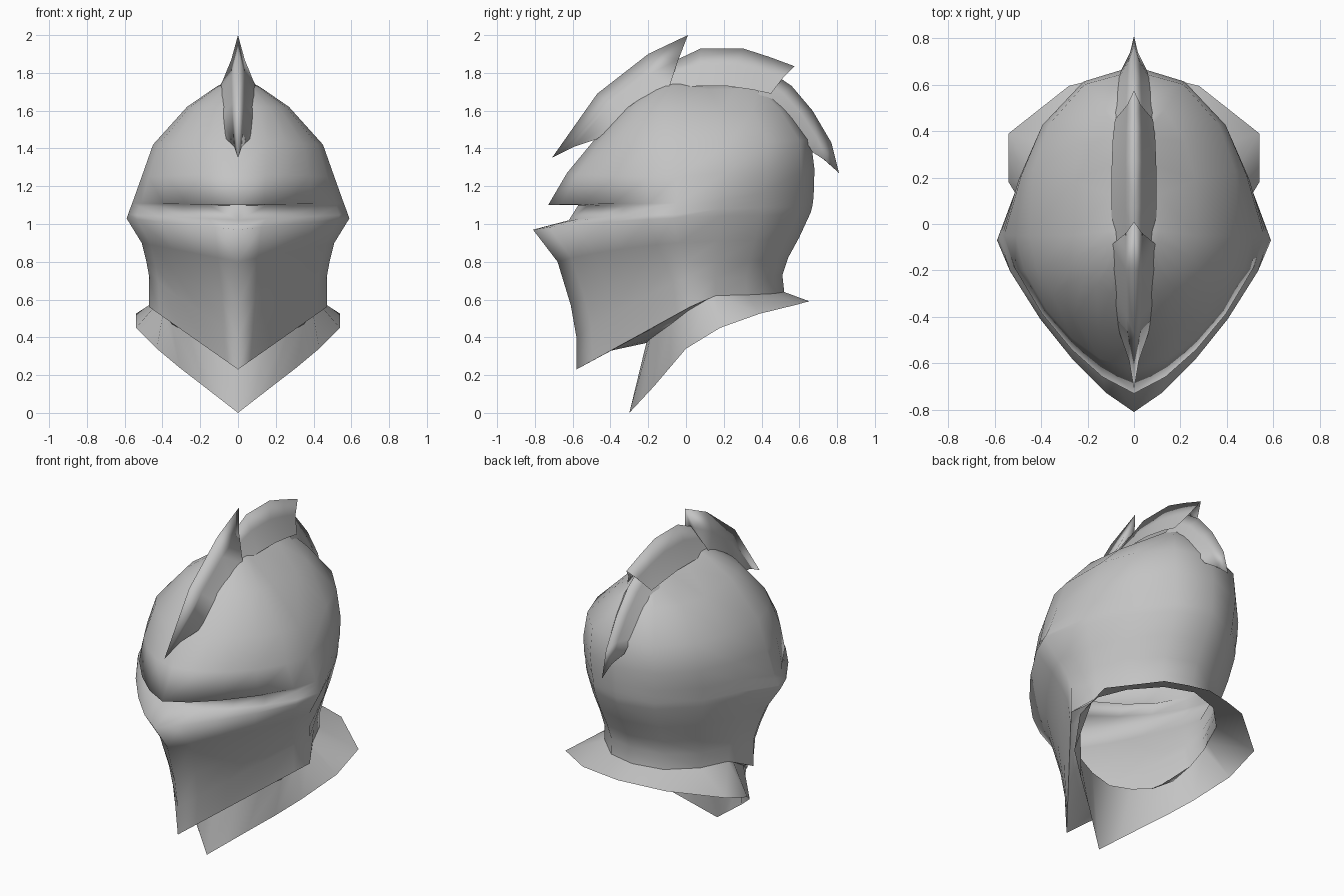
import bpy
import math

steel = bpy.data.materials.new("steel_grey")
steel.diffuse_color = (0.55, 0.55, 0.55, 1)


def make(name, verts, faces, angle):
    """Right half mesh, merge-mirrored to the left and shaded smooth."""
    mesh = bpy.data.meshes.new(name)
    mesh.from_pydata(verts, [], faces)
    mesh.materials.append(steel)
    obj = bpy.data.objects.new(name, mesh)
    bpy.context.collection.objects.link(obj)
    mirror = obj.modifiers.new("mirror", 'MIRROR')
    mirror.use_clip = True
    mirror.merge_threshold = 0.0005
    bpy.ops.object.select_all(action='DESELECT')
    obj.select_set(True)
    bpy.context.view_layer.objects.active = obj
    bpy.ops.object.modifier_apply(modifier="mirror")
    bpy.ops.object.shade_smooth_by_angle(angle=math.radians(angle))


def loft(name, rings, angle=120):
    """Skin right-half rings that run from front centre to back centre."""
    n = len(rings[0])
    verts = [p for ring in rings for p in ring]
    faces = [(r * n + c, r * n + c + 1, (r + 1) * n + c + 1, (r + 1) * n + c)
             for r in range(len(rings) - 1) for c in range(n - 1)]
    make(name, verts, faces, angle)


def shell_ring(zf, zs, zb, yf, ys, yb, w, wb, p, q):
    """Half outline: front with pointedness p up to the side, back with q."""
    ring = []
    for deg in (0, 22, 37, 52, 70, 90):
        a = math.radians(deg)
        s, c = math.sin(a) ** p, max(math.cos(a), 0) ** p
        ring.append((w * s, ys + (yf - ys) * c, zf + (zs - zf) * s))
    for deg in (70, 50, 25, 0):
        a = math.radians(deg)
        s, c = math.sin(a) ** q, math.cos(a) ** q
        ring.append((wb * s, -0.03 + (yb + 0.03) * c, zb - 0.02 * s))
    return ring


# Helmet shell: z front/side/back, y front/side/back, half width front/back,
# pointedness front/back
shell = [shell_ring(*r) for r in (
    (0.23, 0.56, 0.64, -0.58, 0.02, 0.52, 0.47, 0.42, 2.0, 1.0),   # jaw edge
    (0.40, 0.72, 0.73, -0.58, 0.02, 0.51, 0.47, 0.43, 1.8, 1.0),
    (0.57, 0.80, 0.82, -0.61, 0.0, 0.54, 0.485, 0.45, 1.7, 1.0),
    (0.80, 0.90, 0.93, -0.68, -0.04, 0.60, 0.51, 0.49, 1.6, 1.05),
    (0.97, 1.03, 1.06, -0.81, -0.07, 0.66, 0.59, 0.525, 1.6, 1.1),  # visor lip
    (1.02, 1.05, 1.10, -0.62, -0.06, 0.67, 0.582, 0.53, 1.35, 1.1),  # slit
    (1.10, 1.09, 1.14, -0.57, -0.05, 0.675, 0.568, 0.53, 1.35, 1.1),
    (1.10, 1.11, 1.18, -0.73, -0.05, 0.677, 0.56, 0.53, 1.45, 1.07),  # brow
    (1.27, 1.25, 1.29, -0.63, -0.05, 0.68, 0.51, 0.515, 1.25, 1.0),
    (1.44, 1.42, 1.45, -0.49, -0.05, 0.66, 0.45, 0.46, 1.1, 0.9),   # dome
    (1.62, 1.62, 1.62, -0.32, -0.05, 0.54, 0.27, 0.28, 1.0, 0.9),
    (1.73, 1.73, 1.73, -0.16, -0.03, 0.42, 0.11, 0.11, 1.0, 1.0),
    (1.77, 1.77, 1.77, -0.08, -0.03, 0.33, 0.0, 0.0, 1.0, 1.0),
)]
loft("helmet_shell", shell)

# Chin underside, from the jaw edge back to the throat
jaw = shell[0][:6]
throat = [(0, -0.21, 0.37), (0.14, -0.19, 0.39), (0.26, -0.15, 0.42),
          (0.35, -0.08, 0.47), (0.395, 0.01, 0.54), (0.405, 0.12, 0.605)]
middle = [((a[0] + b[0]) / 2, (a[1] + b[1]) / 2,
           (a[2] + b[2]) / 2 + 0.03 * (1 - a[0] / 0.47))
          for a, b in zip(jaw, throat)]
loft("chin_underside", [jaw, middle, throat])

# Flared neck collar
collar_rim = [(0, -0.30, 0.0), (0.09, -0.235, 0.07), (0.18, -0.17, 0.14),
              (0.31, -0.085, 0.24), (0.43, 0.0, 0.34), (0.54, 0.18, 0.45),
              (0.54, 0.39, 0.525), (0.28, 0.595, 0.575), (0.14, 0.63, 0.585),
              (0, 0.655, 0.59)]
loft("neck_collar", [collar_rim, throat + shell[0][6:]])


def fin(name, ridge, base, notches):
    """Crest fin: centre ridge (y, z), hollowed flank and base (x, y, z)."""
    n = len(ridge)
    verts = [(0, y, z) for y, z in ridge]
    verts += [(x * 0.42, (y + r[0]) / 2, (z + r[1]) / 2)
              for (x, y, z), r in zip(base, ridge)]
    verts += [(x + 0.012, y, z - 0.02) for x, y, z in base]
    faces = [(k + i, k + n + i, k + n + i + 1, k + i + 1)
             for k in (0, n) for i in range(n - 1)]
    for end, notch in zip((0, n - 1), notches):
        if notch:
            c = len(verts)
            verts.append((0, *notch))
            for a, b in ((end, n + end), (n + end, 2 * n + end)):
                faces.append((a, c, b) if end == 0 else (a, b, c))
    make(name, verts, faces, 140)


fin("front_crest",
    [(-0.71, 1.35), (-0.47, 1.69), (-0.20, 1.90), (0.01, 2.0)],
    [(0.05, -0.47, 1.47), (0.075, -0.33, 1.59), (0.085, -0.2, 1.68),
     (0.085, -0.09, 1.74)],
    [(-0.47, 1.47), (-0.04, 1.88)])

fin("top_crest",
    [(-0.09, 1.85), (0.08, 1.93), (0.30, 1.93), (0.44, 1.885), (0.575, 1.835)],
    [(0.08, -0.12, 1.73), (0.085, 0.06, 1.75), (0.085, 0.22, 1.75),
     (0.08, 0.36, 1.73), (0.07, 0.45, 1.71)],
    [None, (0.47, 1.82)])

fin("rear_crest",
    [(0.40, 1.84), (0.56, 1.73), (0.67, 1.60), (0.77, 1.43), (0.81, 1.27)],
    [(0.08, 0.38, 1.71), (0.08, 0.47, 1.65), (0.07, 0.55, 1.57),
     (0.06, 0.62, 1.48), (0.04, 0.67, 1.40)],
    [None, (0.675, 1.39)])
